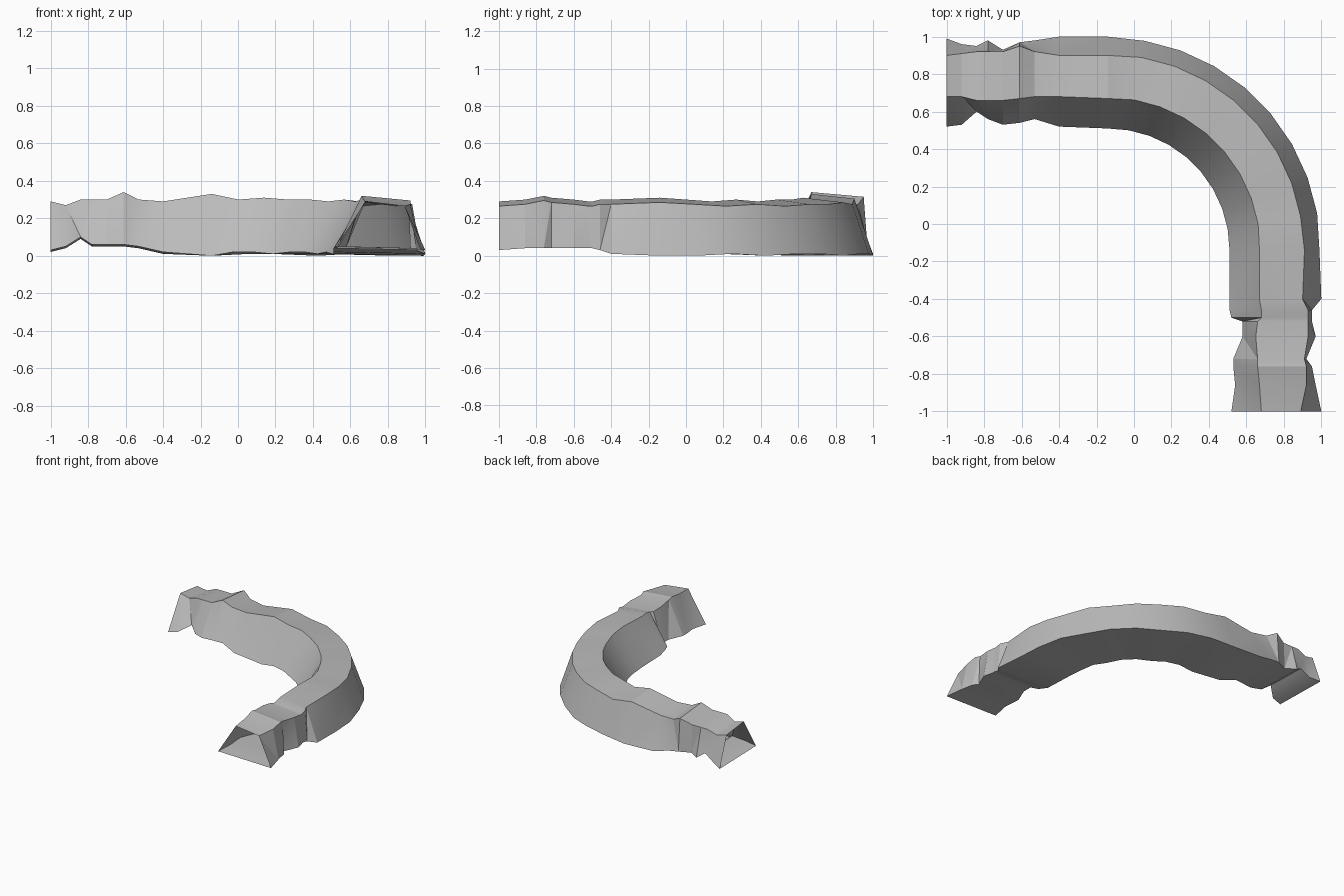
import bpy
import bmesh
from math import radians, sin, cos
from mathutils import Vector

default_cube = bpy.data.objects.get("Cube")
if default_cube:
    bpy.data.objects.remove(default_cube, do_unlink=True)

# One plain stone colour
stone = bpy.data.materials.new("grey_stone")
stone.use_nodes = True
stone_colour = (0.5, 0.5, 0.5, 1.0)
stone.diffuse_color = stone_colour
shader = next(n for n in stone.node_tree.nodes if n.type == "BSDF_PRINCIPLED")
shader.inputs["Base Color"].default_value = stone_colour
shader.inputs["Roughness"].default_value = 1.0

# Both straight ends flow into a quarter bend around this centre
BEND_CENTRE = -0.14
OUTER_DROP = 0.025

# Each row: position along the run, distances of inner foot, inner rim,
# outer rim and outer foot, then foot height and rim height
LEFT_END = [
    (-1, .52, .68, .90, .99, .03, .29),
    (-.92, .53, .68, .91, .96, .05, .27),
    (-.84, .60, .66, .92, .95, .10, .30),
    (-.78, .56, .66, .92, .98, .06, .30),
    (-.7, .53, .66, .92, .93, .06, .30),
    (-.61, .54, .67, .95, .97, .06, .34),
    (-.53, .56, .68, .92, .98, .05, .30),
    (-.4, .52, .68, .90, 1, .02, .29),
    (-.14, .51, .67, .90, 1, 0, .33),
]
FRONT_END = [
    (-.14, .51, .67, .91, .99, .01, .31),
    (-.4, .51, .67, .90, 1, .02, .30),
    (-.46, .51, .68, .93, .95, .04, .30),
    (-.5, .52, .68, .93, .95, .05, .29),
    (-.52, .58, .66, .93, .95, .05, .29),
    (-.6, .58, .65, .93, .97, .05, .30),
    (-.72, .53, .66, .91, .92, .05, .31),
    (-.76, .53, .66, .92, .95, .05, .32),
    (-.86, .54, .67, .92, .97, .05, .30),
    (-1, .52, .68, .89, 1, .04, .29),
]

# Gentle variation through the bend: foot height, rim height
BEND_HEIGHTS = [(.02, .30), (.02, .31), (.01, .30), (.02, .30), (.02, .29),
                (.01, .30), (.02, .29), (.01, .30)]
BEND_RADII = (.65, .815, 1.045, 1.135)


def rim_and_foot_heights(foot, rim):
    """Heights in the order inner foot, inner rim, outer rim, outer foot."""
    return (foot, rim, rim - OUTER_DROP, max(foot - 0.01, 0))


def straight_section(row, along_x):
    position, *distances, foot, rim = row
    heights = rim_and_foot_heights(foot, rim)
    if along_x:
        return [Vector((position, d, z)) for d, z in zip(distances, heights)]
    return [Vector((d, position, z)) for d, z in zip(distances, heights)]


def bend_section(angle, foot, rim):
    heights = rim_and_foot_heights(foot, rim)
    return [Vector((BEND_CENTRE + r * cos(angle), BEND_CENTRE + r * sin(angle), z))
            for r, z in zip(BEND_RADII, heights)]


def build_sections():
    sections = [straight_section(row, True) for row in LEFT_END]
    steps = len(BEND_HEIGHTS) + 1
    for i, (foot, rim) in enumerate(BEND_HEIGHTS, start=1):
        sections.append(bend_section(radians(90 * (1 - i / steps)), foot, rim))
    sections += [straight_section(row, False) for row in FRONT_END]
    return sections


def loft_open_tube(name, sections, material):
    """Join four-cornered sections into a tube with open ends."""
    bm = bmesh.new()
    rings = [[bm.verts.new(corner) for corner in section] for section in sections]
    for ring, following in zip(rings, rings[1:]):
        for side in range(len(ring)):
            after = (side + 1) % len(ring)
            bm.faces.new((ring[side], ring[after], following[after], following[side]))
    bmesh.ops.recalc_face_normals(bm, faces=bm.faces)
    # An open shell: make sure the floor faces down, so that all sides face out
    bm.normal_update()
    lowest = min(bm.faces, key=lambda face: face.calc_center_median().z)
    if lowest.normal.z > 0:
        bmesh.ops.reverse_faces(bm, faces=bm.faces)
    bmesh.ops.triangulate(bm, faces=bm.faces, quad_method="SHORT_EDGE")
    mesh = bpy.data.meshes.new(name)
    bm.to_mesh(mesh)
    bm.free()
    mesh.materials.append(material)
    obj = bpy.data.objects.new(name, mesh)
    bpy.context.scene.collection.objects.link(obj)
    return obj


# Curved rock wall with a sloping section, hollow and open at both ends
wall = loft_open_tube("curved_rock_wall", build_sections(), stone)
bpy.context.view_layer.objects.active = wall
wall.select_set(True)
bpy.ops.object.shade_smooth_by_angle(angle=radians(20))
